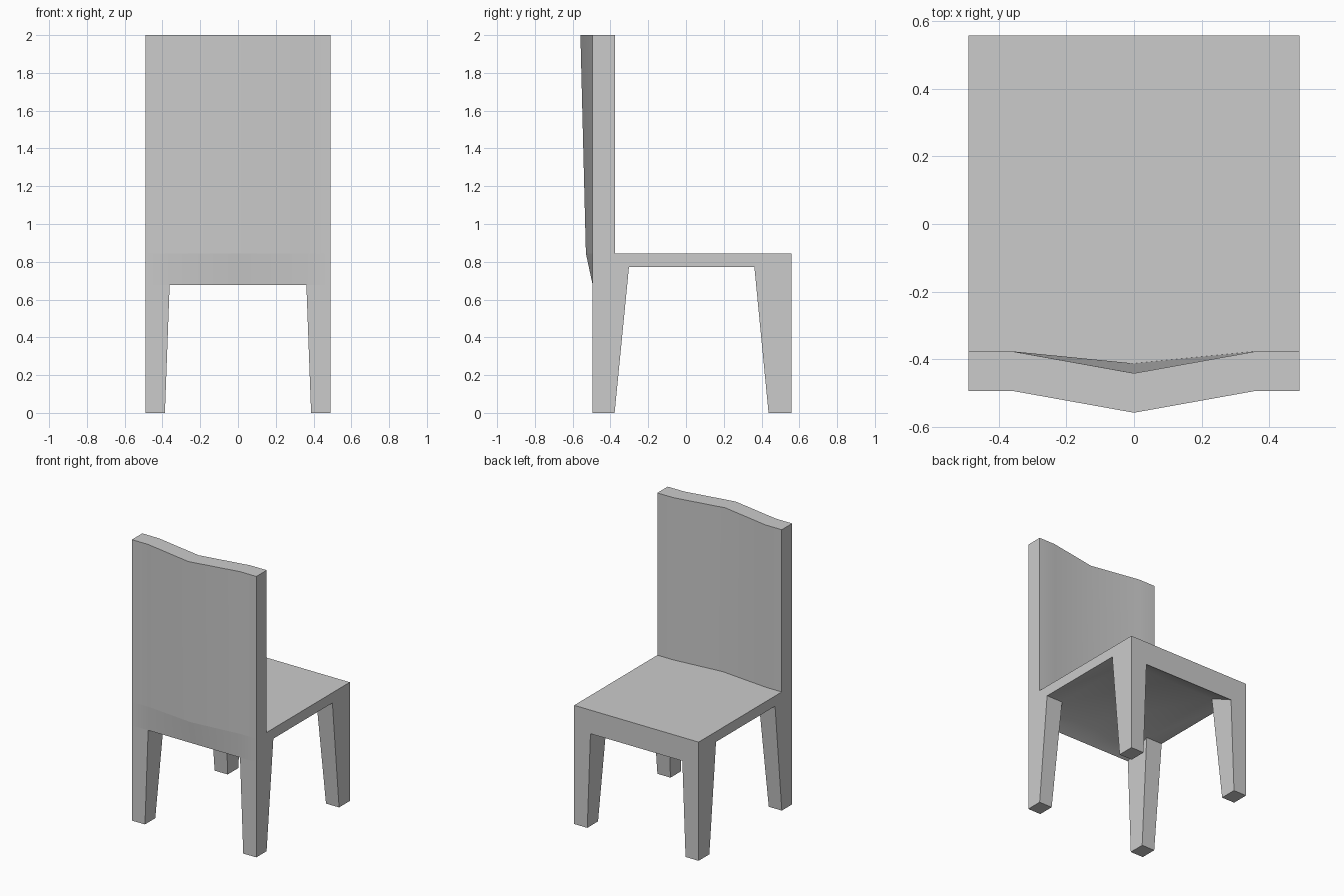
import bpy, bmesh
from math import radians

if "Cube" in bpy.data.objects:
    bpy.data.objects.remove(bpy.data.objects["Cube"])

W = 0.49          # half width
INNER = 0.362     # inner edge of the legs at seat height
COLUMNS = [(-W, 0), (-INNER, 0), (0, 1), (INNER, 0), (W, 0)]   # x, bulge factor


def finish(name, bm):
    bmesh.ops.recalc_face_normals(bm, faces=bm.faces)
    mesh = bpy.data.meshes.new(name)
    bm.to_mesh(mesh)
    bm.free()
    ob = bpy.data.objects.new(name, mesh)
    bpy.context.collection.objects.link(ob)
    bpy.context.view_layer.objects.active = ob
    ob.select_set(True)
    bpy.ops.object.shade_smooth_by_angle(angle=radians(30))
    ob.select_set(False)
    return ob


def loft(name, profile, leg_strips=()):
    """Sweep an open side profile (y, z, bulge) across the chair's width.
    leg_strips are profile edges left open where the legs attach."""
    bm = bmesh.new()
    rings = [[bm.verts.new((x, y - b * f, z)) for y, z, b in profile]
             for x, f in COLUMNS]
    for c, (p, q) in enumerate(zip(rings, rings[1:])):
        for i in range(len(profile) - 1):
            if i in leg_strips and c in (0, len(COLUMNS) - 2):
                continue
            bm.faces.new((p[i], p[i + 1], q[i + 1], q[i]))
    bm.faces.new(rings[0])
    bm.faces.new(rings[-1])
    return finish(name, bm)


# Backrest, bowed towards the rear along its centre line
loft("backrest", [(-0.494, 0.845, 0.036), (-0.494, 2, 0.065),
                  (-0.377, 2, 0.065), (-0.377, 0.845, 0.036)])

# Seat with deeper rails at front and rear
loft("seat", [(-0.377, 0.845, 0.036), (0.558, 0.845, 0), (0.558, 0.677, 0),
              (0.362, 0.772, 0), (-0.302, 0.772, 0), (-0.494, 0.677, 0),
              (-0.494, 0.845, 0.036)], leg_strips=(2, 4))


# Tapered legs, open at the top where they meet the seat
def leg(name, side, y_out, y_foot, y_top):
    bm = bmesh.new()
    foot = [(W, y_out, 0), (0.387, y_out, 0), (0.387, y_foot, 0), (W, y_foot, 0)]
    top = [(W, y_out, 0.677), (INNER, y_out, 0.677),
           (INNER, y_top, 0.772), (W, y_top, 0.772)]
    a, b = ([bm.verts.new((x * side, y, z)) for x, y, z in ring] for ring in (foot, top))
    bm.faces.new(a)
    for i in range(4):
        j = (i + 1) % 4
        bm.faces.new((a[i], a[j], b[j], b[i]))
    # an open shell: make sure normals point outwards from the foot
    ob = finish(name, bm)
    if ob.data.polygons[0].normal.z > 0:
        ob.data.flip_normals()


for side, label in ((-1, "left"), (1, "right")):
    leg(f"rear_leg_{label}", side, -0.494, -0.378, -0.302)
    leg(f"front_leg_{label}", side, 0.558, 0.437, 0.362)
